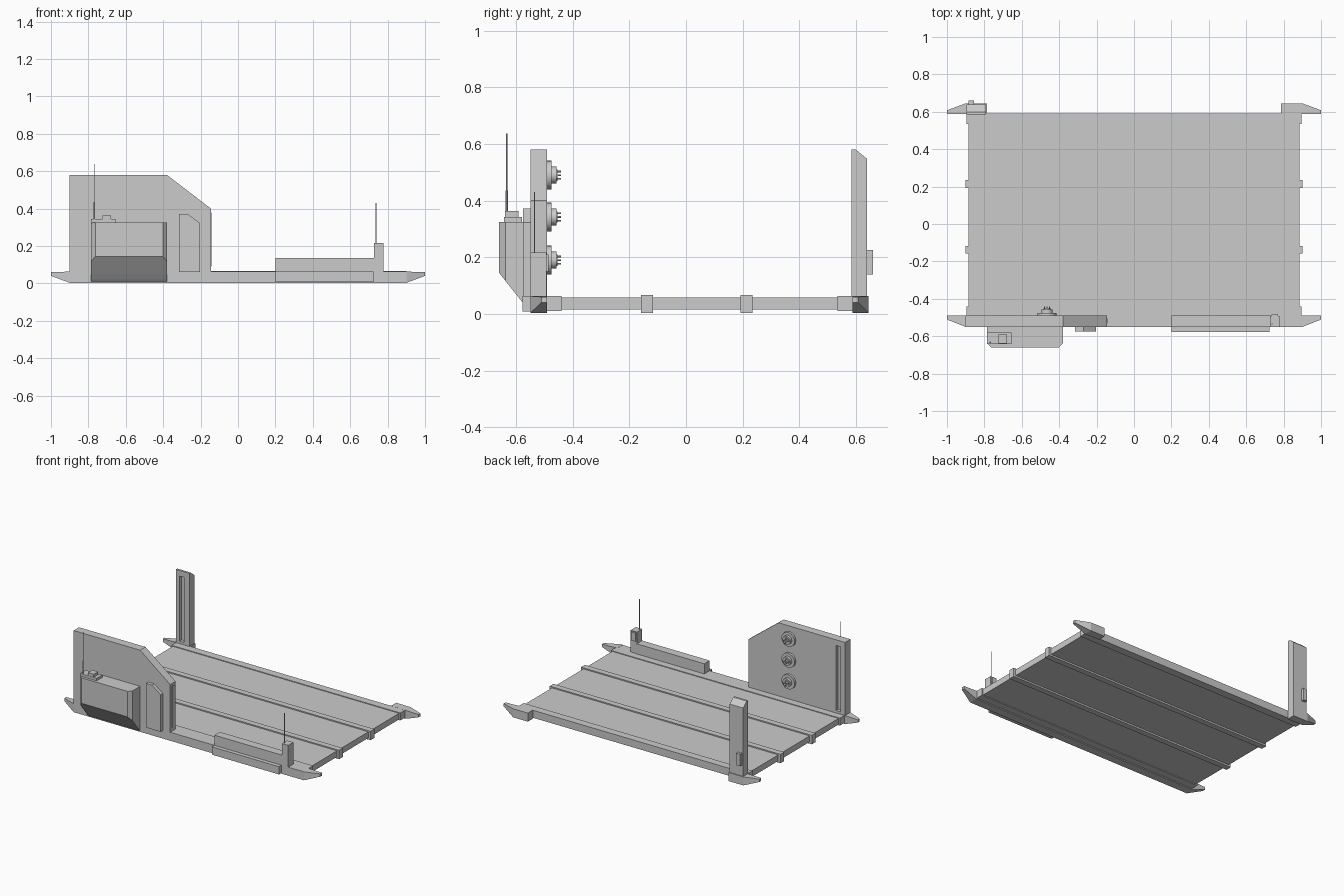
import bpy, bmesh
from mathutils import Vector

if "Cube" in bpy.data.objects:
    bpy.data.objects.remove(bpy.data.objects["Cube"])

def prism(name, pts, axis, lo, hi):
    """Extrude a 2D outline along an axis: x takes (y,z), y takes (x,z), z takes (x,y)."""
    def place(p, t):
        return {'x': (t, p[0], p[1]), 'y': (p[0], t, p[1]), 'z': (p[0], p[1], t)}[axis]
    bm = bmesh.new()
    f = bm.faces.new([bm.verts.new(place(p, lo)) for p in pts])
    r = bmesh.ops.extrude_face_region(bm, geom=[f])
    move = Vector(place((0, 0), hi - lo))
    bmesh.ops.translate(bm, vec=move, verts=[v for v in r['geom'] if isinstance(v, bmesh.types.BMVert)])
    bmesh.ops.recalc_face_normals(bm, faces=bm.faces)
    me = bpy.data.meshes.new(name)
    bm.to_mesh(me)
    bm.free()
    ob = bpy.data.objects.new(name, me)
    bpy.context.collection.objects.link(ob)
    return ob

def box(name, x0, x1, y0, y1, z0, z1):
    return prism(name, [(x0, y0), (x1, y0), (x1, y1), (x0, y1)], 'z', z0, z1)

def rod(name, loc, r, depth, along_y=False, n=24):
    bpy.ops.mesh.primitive_cylinder_add(vertices=n, radius=r, depth=depth, location=loc,
                                        rotation=(1.5707963 if along_y else 0, 0, 0))
    ob = bpy.context.object
    ob.name = name
    bpy.ops.object.shade_smooth_by_angle()
    return ob

def cut(ob, name, *dims):
    c = box(name, *dims)
    c.hide_render = True
    c.display_type = 'WIRE'
    m = ob.modifiers.new('slot', 'BOOLEAN')
    m.operation, m.object, m.solver = 'DIFFERENCE', c, 'EXACT'
    bpy.context.view_layer.objects.active = ob
    bpy.ops.object.modifier_apply(modifier=m.name)
    bpy.data.objects.remove(c)

# Deck with edge strips and cross ribs
box('deck', -0.885, 0.885, -0.49, 0.59, 0.015, 0.058)
for n, y0, y1 in (('front', -0.49, -0.44), ('rear', 0.535, 0.59)):
    box(n + '_edge_strip', -0.895, 0.895, y0, y1, 0.01, 0.063)
for i, y in enumerate((-0.138, 0.213)):
    box(f'deck_rib_{i}', -0.902, 0.902, y - 0.021, y + 0.021, 0.003, 0.066)
box('front_sill', -0.9, 0.9, -0.55, -0.49, 0.003, 0.063)

# Tapered corner feet
def foot(name, s, yi, yo, inner):
    ym = yi + (yo - yi) * 0.35
    rings = [[(inner, 0.003), (inner, 0.064)], [(0.9, 0.003), (0.9, 0.063)], [(1.0, 0.04), (1.0, 0.06)]]
    bm = bmesh.new()
    loops = []
    for k, ((x, a), (_, b)) in enumerate(rings):
        o = ym if k == 2 else yo
        loops.append([bm.verts.new((s * x, y, z)) for y, z in ((yi, a), (o, a), (o, b), (yi, b))])
    for p, q in zip(loops, loops[1:]):
        for i in range(4):
            bm.faces.new((p[i], p[(i + 1) % 4], q[(i + 1) % 4], q[i]))
    bm.faces.new(loops[0])
    bm.faces.new(loops[-1])
    bmesh.ops.recalc_face_normals(bm, faces=bm.faces)
    me = bpy.data.meshes.new(name)
    bm.to_mesh(me)
    bm.free()
    bpy.context.collection.objects.link(bpy.data.objects.new(name, me))

for n, s in (('left', -1), ('right', 1)):
    foot(f'front_{n}_foot', s, -0.49, -0.55, 0.88)
    foot(f'rear_{n}_foot', s, 0.588, 0.645, 0.785)

# Tall side wall with a slot on its inner face
wall = prism('side_wall', [(-0.9, 0.06), (-0.9, 0.58), (-0.38, 0.58), (-0.145, 0.4), (-0.145, 0.06)],
             'y', -0.55, -0.49)
cut(wall, 'wall_slot_cutter', -0.865, -0.828, -0.515, -0.45, 0.08, 0.54)
box('wall_edge_strip', -0.15, -0.142, -0.53, -0.505, 0.09, 0.38)

# Rear post with slot and rear switch
post = prism('rear_post', [(0.585, 0.06), (0.585, 0.58), (0.6, 0.58), (0.64, 0.547), (0.64, 0.06)],
             'x', -0.895, -0.79)
cut(post, 'post_slot_cutter', -0.868, -0.83, 0.55, 0.61, 0.08, 0.54)
box('post_switch', -0.885, -0.855, 0.635, 0.66, 0.14, 0.225)

# Three sockets with prongs on the inner wall
for i, z in enumerate((0.19, 0.342, 0.49)):
    rod(f'socket_base_{i}', (-0.465, -0.483, z), 0.051, 0.016, True)
    rod(f'socket_ring_{i}', (-0.465, -0.47, z), 0.03, 0.026, True)
    rod(f'socket_hub_{i}', (-0.465, -0.462, z), 0.02, 0.018, True)
    for j, (dx, dz) in enumerate(((0.013, 0), (-0.013, 0), (0, 0.013), (0, -0.013), (0, 0))):
        rod(f'socket_prong_{i}_{j}', (-0.465 + dx, -0.455, z + dz), 0.003, 0.026, True, 8)

# Outer console: undercut profile, front upright corners chamfered
con = prism('console', [(-0.545, 0.005), (-0.56, 0.02), (-0.585, 0.05), (-0.66, 0.145), (-0.66, 0.325), (-0.545, 0.325)],
            'x', -0.785, -0.38)
bm = bmesh.new()
bm.from_mesh(con.data)
edges = [e for e in bm.edges if all(v.co.y < -0.65 for v in e.verts)
         and abs(e.verts[0].co.x - e.verts[1].co.x) < 0.01]
bmesh.ops.bevel(bm, geom=edges, offset=0.022, segments=1, affect='EDGES')
bm.to_mesh(con.data)
bm.free()
box('console_top_step', -0.785, -0.655, -0.642, -0.58, 0.32, 0.343)
box('console_button', -0.725, -0.68, -0.64, -0.592, 0.34, 0.364)
rod('console_antenna_base', (-0.768, -0.633, 0.385), 0.004, 0.1, n=10)
rod('console_antenna', (-0.768, -0.633, 0.52), 0.002, 0.235, n=8)

# Angled panel beside the console
prism('small_panel', [(-0.315, 0.06), (-0.315, 0.372), (-0.27, 0.372), (-0.203, 0.322), (-0.203, 0.06)],
      'y', -0.575, -0.545)

# Low box, ledge and corner tower
box('low_box', 0.2, 0.73, -0.55, -0.49, 0.06, 0.135)
box('outer_ledge', 0.2, 0.725, -0.578, -0.545, 0.008, 0.063)
box('corner_tower', 0.728, 0.778, -0.55, -0.493, 0.06, 0.217)
box('tower_screen', 0.735, 0.77, -0.495, -0.485, 0.15, 0.21)
rod('tower_antenna', (0.738, -0.535, 0.32), 0.0025, 0.22, n=8)
